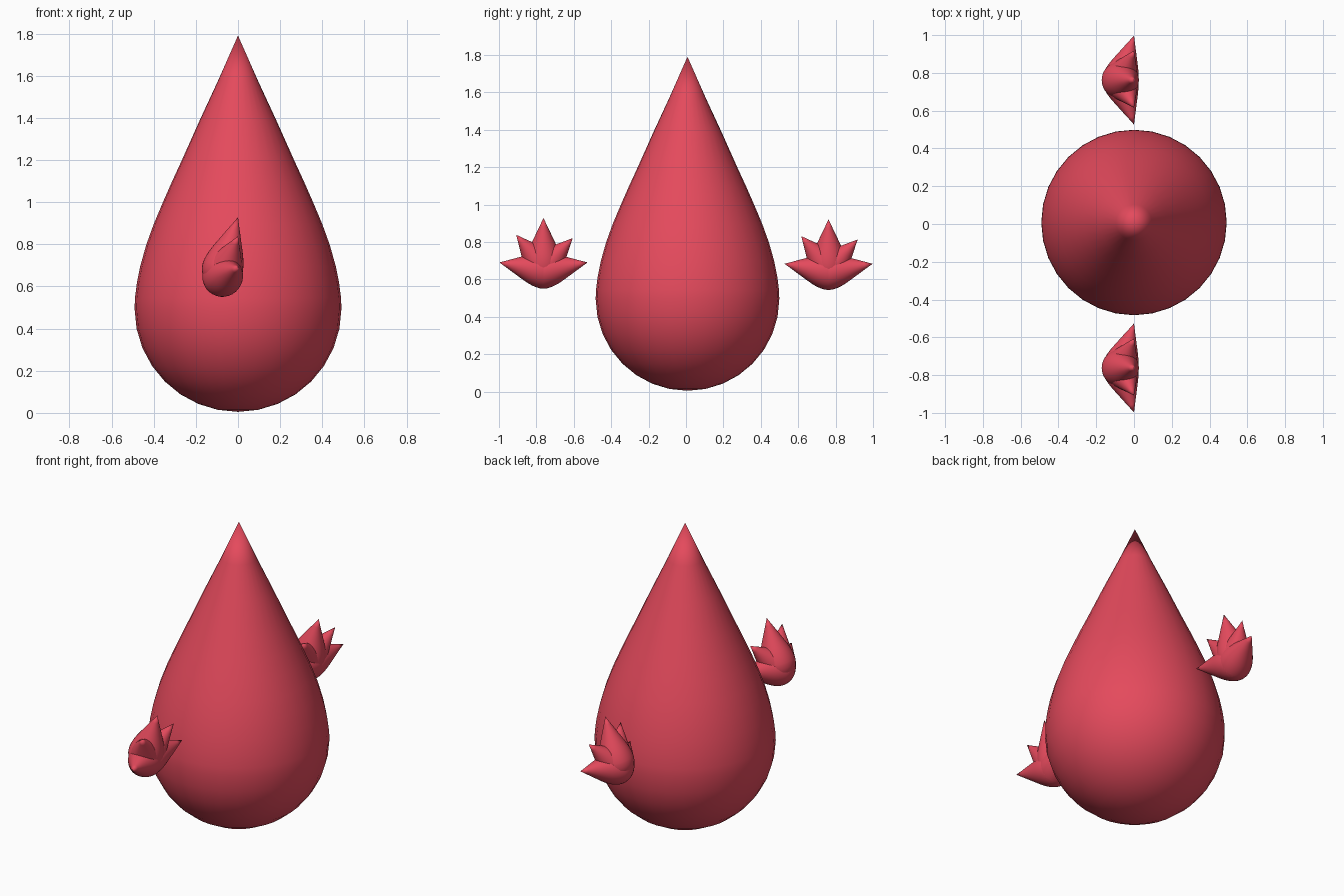
import bpy, bmesh, math
from mathutils import Vector, Matrix

if "Cube" in bpy.data.objects:
    bpy.data.objects.remove(bpy.data.objects["Cube"])

red = bpy.data.materials.new("red")
red.diffuse_color = (0.78, 0.068, 0.108, 1)
red.use_nodes = True
red.node_tree.nodes["Principled BSDF"].inputs["Base Color"].default_value = red.diffuse_color

R = 0.491   # radius of the large drop
# Upper flank of the drop: (radius, height above the widest ring)
FLANK = [(0.489, 0.05), (0.48, 0.12), (0.464, 0.2), (0.436, 0.3), (0.4, 0.4),
         (0.358, 0.5), (0.314, 0.6), (0.268, 0.7), (0.183, 0.89), (0.095, 1.08)]
TIP = 1.295


def add_drop(bm, center, tip, sides=32):
    """Teardrop: round bowl around center, drawn out to a point at tip."""
    center, tip = Vector(center), Vector(tip)
    scale = (tip - center).length / TIP
    turn = Vector((0, 0, 1)).rotation_difference(tip - center).to_matrix().to_4x4()
    place = Matrix.Translation(center) @ turn @ Matrix.Scale(scale, 4)
    bowl = [(R * math.sin(a), -R * math.cos(a))
            for a in (math.pi / 2 * i / 8 for i in range(1, 9))]
    rings = [[bm.verts.new(place @ Vector((r * math.cos(t), r * math.sin(t), z)))
              for t in (2 * math.pi * k / sides for k in range(sides))]
             for r, z in bowl + FLANK]
    bottom = bm.verts.new(place @ Vector((0, 0, -R)))
    top = bm.verts.new(place @ Vector((0, 0, TIP)))
    for k in range(sides):
        n = (k + 1) % sides
        bm.faces.new((bottom, rings[0][n], rings[0][k]))
        for lo, hi in zip(rings, rings[1:]):
            bm.faces.new((lo[k], lo[n], hi[n], hi[k]))
        bm.faces.new((rings[-1][k], rings[-1][n], top))


def make(name, drops):
    bm = bmesh.new()
    for center, tip in drops:
        add_drop(bm, center, tip)
    me = bpy.data.meshes.new(name)
    bm.to_mesh(me)
    bm.free()
    me.shade_smooth()
    me.materials.append(red)
    ob = bpy.data.objects.new(name, me)
    bpy.context.collection.objects.link(ob)
    return ob


# Large body
make("body", [((0, 0.008, 0.496), (0, 0.008, 1.791))])

# Hands: five small drops fanned out, tips on the plane x = 0
FINGERS = [((-0.074, 0, 0.643), (0, -0.236, 0.688)),
           ((-0.074, 0, 0.66), (0, -0.146, 0.836)),
           ((-0.074, 0, 0.68), (0, 0, 0.926)),
           ((-0.074, 0, 0.655), (0, 0.156, 0.818)),
           ((-0.074, 0, 0.643), (0, 0.236, 0.688))]
for name, y, z in (("front_hand", -0.762, 0.003), ("back_hand", 0.762, -0.004)):
    make(name, FINGERS).location = (0, y, z)
